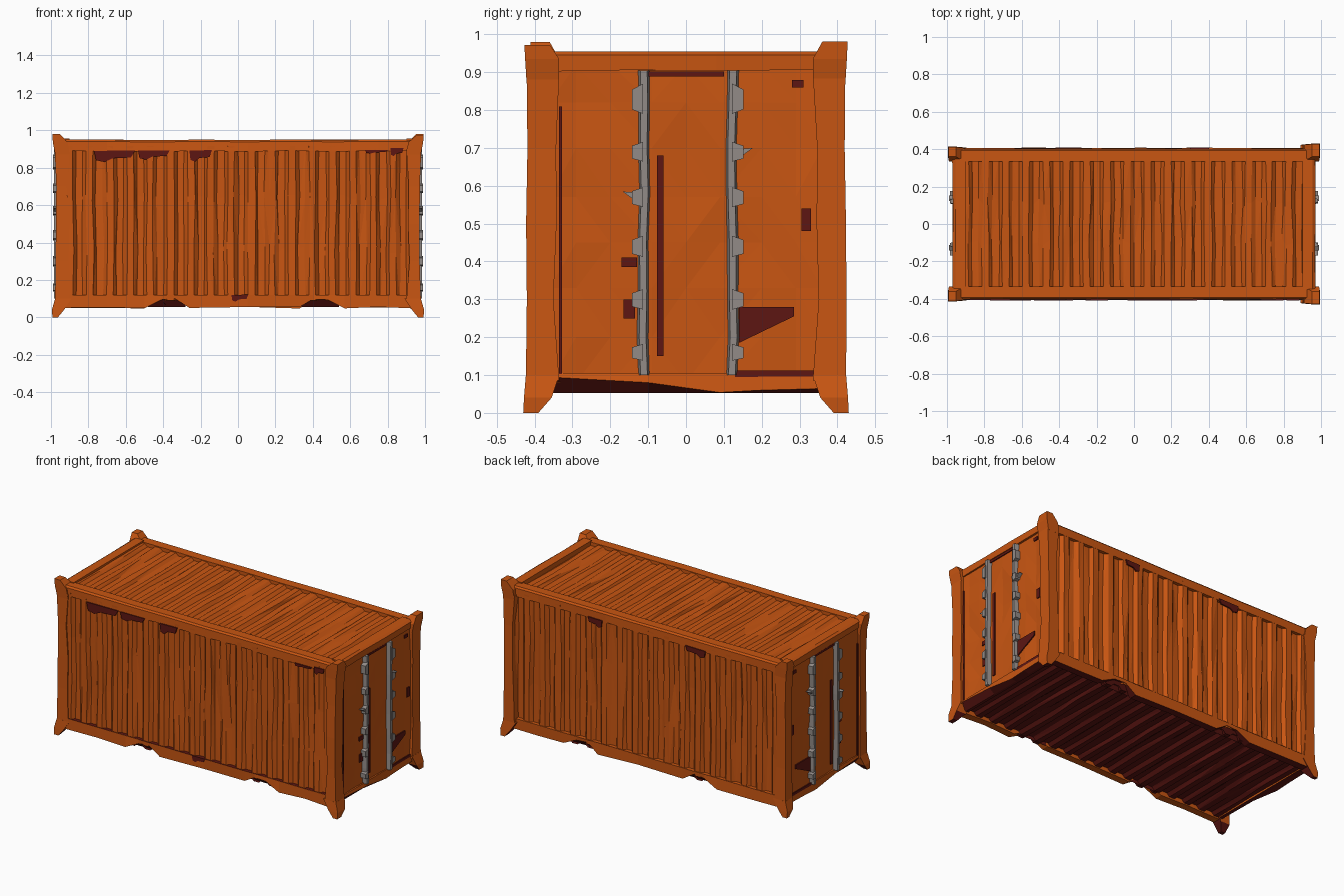
import bpy, bmesh, random

if "Cube" in bpy.data.objects:
    bpy.data.objects.remove(bpy.data.objects["Cube"])

random.seed(7)


def material(name, rgb):
    m = bpy.data.materials.new(name)
    m.diffuse_color = (*rgb, 1)
    m.use_nodes = True
    m.node_tree.nodes["Principled BSDF"].inputs["Base Color"].default_value = m.diffuse_color
    return m


ORANGE = material("orange paint", (0.58, 0.092, 0.006))
RUST = material("dark red underside", (0.11, 0.008, 0.006))
STEEL = material("grey steel", (0.29, 0.26, 0.245))


def jit(a):
    return random.uniform(-a, a)


def finish(name, bm, mats, under=False):
    """Make an object; with under, faces looking down near the ground turn dark."""
    bmesh.ops.recalc_face_normals(bm, faces=bm.faces)
    if under:
        for f in bm.faces:
            if f.normal.z < -0.5 and f.calc_center_median().z < 0.13:
                f.material_index = 1
    me = bpy.data.meshes.new(name)
    bm.to_mesh(me)
    bm.free()
    for m in mats:
        me.materials.append(m)
    ob = bpy.data.objects.new(name, me)
    bpy.context.collection.objects.link(ob)
    return ob


def loft(name, rings, mats, under=False):
    """Closed tube through equally sized rings of points."""
    bm = bmesh.new()
    vs = [[bm.verts.new(p) for p in r] for r in rings]
    n = len(vs[0])
    for a, b in zip(vs, vs[1:]):
        for i in range(n):
            bm.faces.new((a[i], a[(i + 1) % n], b[(i + 1) % n], b[i]))
    bm.faces.new(vs[0])
    bm.faces.new(vs[-1])
    return finish(name, bm, mats, under)


def box(name, lo, hi, mat):
    (x0, y0, z0), (x1, y1, z1) = lo, hi
    ring = lambda z: [(x0, y0, z), (x1, y0, z), (x1, y1, z), (x0, y1, z)]
    return loft(name, [ring(z0), ring(z1)], [mat])


def corrugated(name, place, rows, depth, mats, count=17, dent=0.007):
    """Trapezoid corrugation along x; place(x, t, d) maps to space, d is inset depth."""
    bm = bmesh.new()
    pitch = 1.84 / count
    xs = []
    for i in range(count):
        x = -0.92 + i * pitch
        xs += [(x, 0), (x + pitch * 0.33, 0), (x + pitch * 0.5, depth),
               (x + pitch * 0.83, depth)]
    xs.append((0.92, 0))
    grid = []
    for k, t in enumerate(rows):
        a = dent if 0 < k < len(rows) - 1 else 0
        grid.append([bm.verts.new(place(x + jit(a), t + jit(a * 3), d + abs(jit(a))))
                     for x, d in xs])
    for a, b in zip(grid, grid[1:]):
        for i in range(len(xs) - 1):
            bm.faces.new((a[i], a[i + 1], b[i + 1], b[i]))
    bmesh.ops.triangulate(bm, faces=bm.faces)
    return finish(name, bm, mats)


# Corrugated side walls, roof and dark floor
for s, side in ((-1, "front"), (1, "back")):
    corrugated(side + "_wall", lambda x, t, d: (x, s * (0.402 - d), t),
               [0.09, 0.36, 0.64, 0.915], 0.019, [ORANGE])
corrugated("roof", lambda x, t, d: (x, t, 0.944 - d), [-0.35, -0.1, 0.12, 0.35], 0.016, [ORANGE])
corrugated("floor", lambda x, t, d: (x, t, 0.06 + d), [-0.385, -0.1, 0.12, 0.385], 0.018, [RUST])

# Long rails, slightly bent; the lower ones rise over the two lifting pockets
POCKETS = (-0.38, 0.44)
for s, side in ((-1, "front"), (1, "back")):
    for top in (True, False):
        rings = []
        stations = ([-0.93, -0.7, -0.45, -0.2, 0.05, 0.28, 0.5, 0.75, 0.93] if top else
                    [-0.93, -0.7, -0.50, -0.41, -0.34, -0.26, 0.05, 0.33,
                     0.40, 0.48, 0.57, 0.75, 0.93])
        for x in stations:
            e = jit(0.005)
            if top:
                z0, z1, yi, yo = 0.89 + e, 0.95 + e / 2, 0.335, 0.402
            else:
                lift = 0.045 if min(abs(x - p) for p in POCKETS) < 0.06 else 0
                z0, z1, yi, yo = 0.052 + lift + e, 0.12, 0.36, 0.406
            cut = 0.01 if top else 0.0
            rings.append([(x, s * yi, z0), (x, s * (yo - e / 2), z0),
                          (x, s * (yo + e / 2), z1 - cut), (x, s * (yo - cut), z1),
                          (x, s * yi, z1)])
        loft(f"{side}_{'top' if top else 'bottom'}_rail", rings, [ORANGE, RUST], True)
    # Pocket linings, sloping so they face downwards
    for p in POCKETS:
        loft(side + "_lifting_pocket",
             [[(x, s * 0.36, 0.056), (x, s * 0.402, 0.108), (x, s * 0.36, 0.108)]
              for x in (p - 0.1, p + 0.1)], [RUST])

# Corner posts with flared castings at all eight corners, wider at the right end
for sx in (-1, 1):
    for sy in (-1, 1):
        w = 0.01 if sx > 0 else -0.006

        def ring(z, xi, xo, yi, yo):
            return [(sx * xi, sy * yi, z), (sx * xo, sy * yi, z),
                    (sx * xo, sy * (yo + w), z), (sx * xi, sy * (yo + w), z)]
        rings = [ring(0.085, 0.90, 0.978, 0.335, 0.413)]
        for z in (0.3, 0.5, 0.7):
            rings.append(ring(z, 0.91 + jit(0.008), 0.974 + jit(0.003),
                              0.345 + jit(0.006), 0.411 + jit(0.003)))
        rings.append(ring(0.9, 0.90, 0.98, 0.335, 0.411))
        loft("corner_post", rings, [ORANGE])
        loft("top_casting", [ring(0.87, 0.90, 0.977, 0.335, 0.411),
                             ring(0.935, 0.91, 0.99, 0.335, 0.415),
                             ring(0.978 + jit(0.01), 0.952, 0.992, 0.36, 0.417)], [ORANGE])
        loft("bottom_casting", [ring(0.0, 0.963, 0.992, 0.39, 0.42),
                                ring(0.04, 0.93, 0.995, 0.355, 0.418),
                                ring(0.1, 0.89, 0.978, 0.335, 0.413)],
             [ORANGE, RUST], True)

# Door ends, nearly the same at both ends of the box
for s, end in ((-1, "left"), (1, "right")):
    def plate(name, x, y0, y1, z0, z1, mat, t=0.02):
        lo, hi = sorted((s * (x - t), s * x))
        box(end + "_" + name, (lo, y0, z0), (hi, y1, z1), mat)

    # dented door sheet
    bm = bmesh.new()
    ys = [-0.36, -0.29, -0.2, -0.09, 0.0, 0.09, 0.2, 0.29, 0.36]
    zs = [0.08, 0.2, 0.33, 0.45, 0.57, 0.7, 0.82, 0.92]
    g = [[bm.verts.new((s * (0.962 - (abs(jit(0.009)) if abs(y) < 0.3 else 0)), y, z))
          for y in ys] for z in zs]
    for a, b in zip(g, g[1:]):
        for i in range(len(ys) - 1):
            bm.faces.new((a[i], a[i + 1], b[i + 1], b[i]))
    bmesh.ops.triangulate(bm, faces=bm.faces)
    finish(end + "_doors", bm, [ORANGE])

    # header beam, and a sill whose lower edge slants back underneath
    loft(end + "_header", [[(s * 0.90, y, 0.905), (s * 0.968, y, 0.905 + jit(0.004)),
                            (s * (0.97 + jit(0.003)), y, 0.945), (s * 0.955, y, 0.955),
                            (s * 0.90, y, 0.955)] for y in (-0.35, -0.15, 0.08, 0.35)],
         [ORANGE])
    loft(end + "_sill", [[(s * 0.915, y, 0.054), (s * 0.935, y, 0.052), (s * 0.97, y, z),
                          (s * 0.965, y, 0.105), (s * 0.915, y, 0.105)]
                         for y, z in ((-0.35, 0.094), (-0.1, 0.08), (0.09, 0.054),
                                      (0.2, 0.06), (0.35, 0.064))], [ORANGE, RUST], True)

    # dark gaps and rust marks
    marks = [(-0.335, -0.327, 0.1, 0.81), (-0.077, -0.060, 0.15, 0.68),
             (-0.10, 0.10, 0.888, 0.902), (0.13, 0.37, 0.09, 0.112),
             (-0.04, 0.04, 0.08, 0.095), (-0.165, -0.135, 0.25, 0.3),
             (-0.17, -0.13, 0.385, 0.41), (0.305, 0.33, 0.48, 0.54),
             (0.28, 0.31, 0.86, 0.88)]
    for y0, y1, z0, z1 in marks:
        plate("rust_mark", 0.966, y0, y1, z0, z1, RUST, 0.006)
    # triangular streak low on the doors
    loft(end + "_rust_streak", [[(s * x, 0.14, 0.28), (s * x, 0.14, 0.185),
                                 (s * x, 0.285, 0.255), (s * x, 0.285, 0.28)]
                                for x in (0.96, 0.967)], [RUST])

    # locking bars with keepers along them
    for y, out in ((-0.113, -1), (0.122, 1)):
        rings = []
        for z in (0.1, 0.2, 0.32, 0.45, 0.58, 0.7, 0.82, 0.905):
            c, w = y + jit(0.004), 0.015
            rings.append([(s * 0.955, c - w, z), (s * 0.984, c - w * 0.6, z),
                          (s * 0.984, c + w * 0.6, z), (s * 0.955, c + w, z)])
        loft(end + "_locking_bar", rings, [STEEL])
        keepers = ((0.16, 0.022), (0.3, 0.027), (0.44, 0.028), (0.57, 0.026),
                   (0.69, 0.026), (0.83, 0.04))
        for z, h in keepers:
            loft(end + "_bar_keeper", [[(s * x, y, z - h), (s * x, y + out * 0.03, z - h * 0.7),
                                        (s * x, y + out * 0.03, z + h * 0.6), (s * x, y, z + h)]
                                       for x in (0.955, 0.99)], [STEEL])
        hz = 0.57 if out < 0 else 0.685
        loft(end + "_door_handle", [[(s * x, y, hz - 0.025), (s * x, y + out * 0.055, hz + 0.015),
                                     (s * x, y, hz + 0.01)] for x in (0.955, 0.985)], [STEEL])

# Rust patches under the top rails
PATCHES = {-1: ((-0.66, 0.11, 0.87, 1), (-0.45, 0.085, 0.875, 0.8), (-0.2, 0.06, 0.872, 1),
                (0.74, 0.06, 0.888, 0.3), (0.85, 0.035, 0.89, 0.7), (0.01, 0.045, 0.108, 0.6)),
           1: ((0.35, 0.05, 0.88, 0.8), (-0.35, 0.07, 0.88, 0.8))}
for s, patches in PATCHES.items():
    for x, w, z, k in patches:
        loft("rust_patch", [[(x - w, s * y, z + 0.02 * k), (x + w, s * y, z + 0.022 * k),
                             (x + w * 0.8, s * y, z - 0.015 * k), (x - w * 0.1, s * y, z - 0.02 * k),
                             (x - w * 0.5, s * y, z - 0.04 * k), (x - w * 0.9, s * y, z - 0.03 * k)]
                            for y in (0.401, 0.409)], [RUST])
